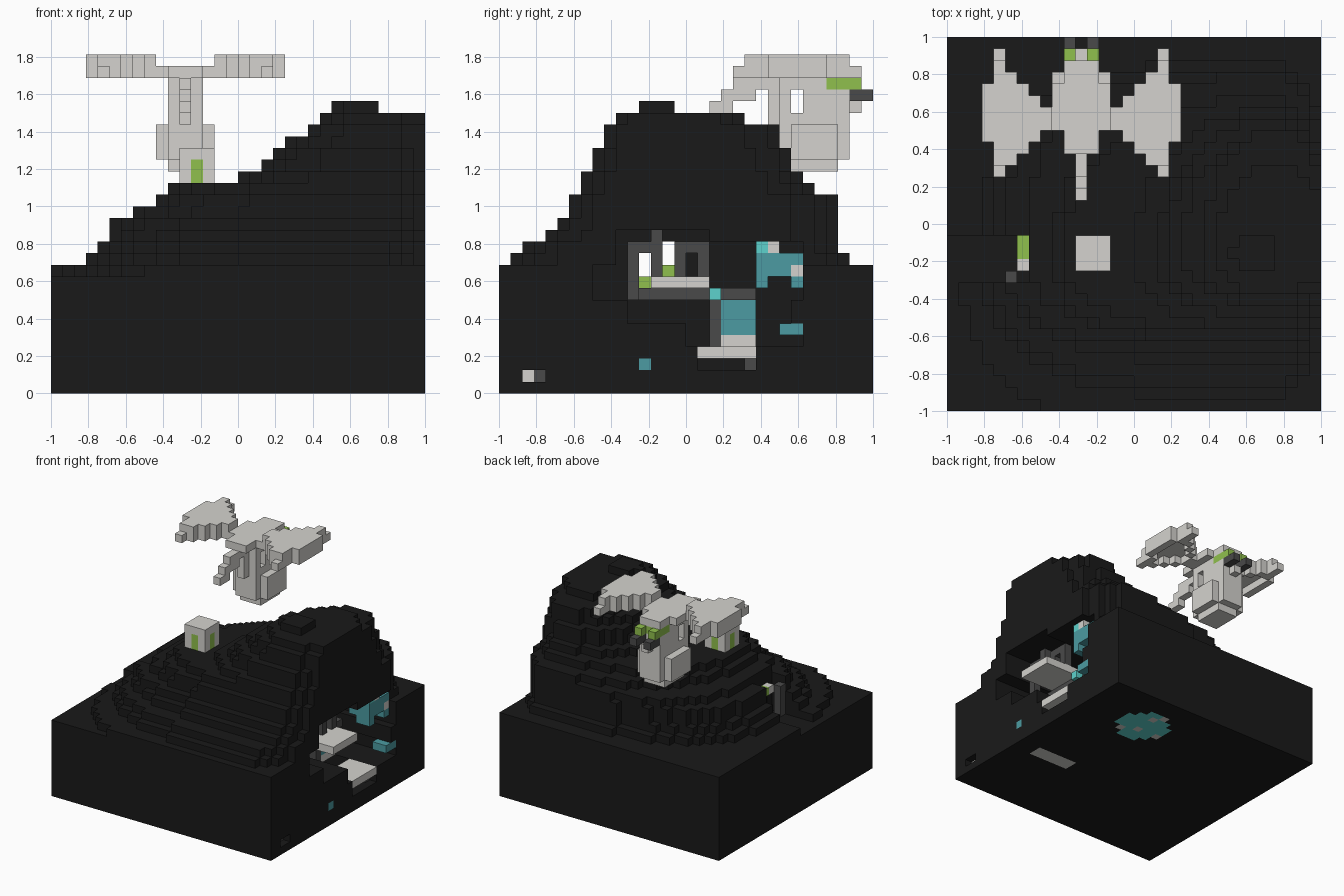
import bpy
import bmesh

UNIT = 1 / 16      # edge length of one block
HALF = 16          # blocks from the centre to the border
SIZE = 2 * HALF

default_cube = bpy.data.objects.get("Cube")
if default_cube:
    bpy.data.objects.remove(default_cube, do_unlink=True)


def make_material(name, red, green, blue):
    material = bpy.data.materials.new(name)
    material.use_nodes = True
    colour = (red, green, blue, 1)
    material.diffuse_color = colour
    material.node_tree.nodes["Principled BSDF"].inputs["Base Color"].default_value = colour
    return material


ROCK, PALE, SLATE, MOSS, TEAL, AQUA = range(6)
MATERIALS = [
    make_material("dark rock", .01, .01, .01),
    make_material("pale stone", .66, .65, .62),
    make_material("slate grey", .068, .068, .068),
    make_material("moss green", .28, .53, .075),
    make_material("deep teal", .072, .33, .36),
    make_material("bright aqua", .11, .65, .61),
]
SIDES = {
    (1, 0, 0): ((1, 0, 0), (1, 1, 0), (1, 1, 1), (1, 0, 1)),
    (-1, 0, 0): ((0, 0, 0), (0, 0, 1), (0, 1, 1), (0, 1, 0)),
    (0, 1, 0): ((0, 1, 0), (0, 1, 1), (1, 1, 1), (1, 1, 0)),
    (0, -1, 0): ((0, 0, 0), (1, 0, 0), (1, 0, 1), (0, 0, 1)),
    (0, 0, 1): ((0, 0, 1), (1, 0, 1), (1, 1, 1), (0, 1, 1)),
    (0, 0, -1): ((0, 0, 0), (0, 1, 0), (1, 1, 0), (1, 0, 0)),
}


def span(value):
    """A single block index, or a half-open pair of indices."""
    return range(*value) if isinstance(value, tuple) else (value,)


def box(x, y, z):
    return [(i, j, k) for i in span(x) for j in span(y) for k in span(z)]


def fill(part, colour, x, y, z):
    for cell in box(x, y, z):
        part[cell] = colour


def carve(part, x, y, z):
    for cell in box(x, y, z):
        part.pop(cell, None)


def build(name, part):
    """Turn a block dictionary into a mesh of its exposed faces."""
    bm = bmesh.new()
    corners = {}

    def corner(cell, offset):
        key = tuple(c + o for c, o in zip(cell, offset))
        if key not in corners:
            i, j, k = key
            corners[key] = bm.verts.new(((i - HALF) * UNIT, (j - HALF) * UNIT, k * UNIT))
        return corners[key]

    for cell, colour in part.items():
        for direction, quad in SIDES.items():
            neighbour = tuple(c + d for c, d in zip(cell, direction))
            if neighbour not in part:
                face = bm.faces.new([corner(cell, offset) for offset in quad])
                face.material_index = colour
    mesh = bpy.data.meshes.new(name)
    bm.to_mesh(mesh)
    bm.free()
    for material in MATERIALS:
        mesh.materials.append(material)
    bpy.context.collection.objects.link(bpy.data.objects.new(name, mesh))


# Hill: flat base, low front corner, then shrinking rounded layers
hill = {}
BASE = 10
fill(hill, ROCK, (0, SIZE), (0, SIZE), (0, BASE))


def rounded(i, j, west, south, north, middle_x, middle_y, power, east):
    dx = i + .5 - middle_x
    u = dx / (east - middle_x) if dx > 0 else dx / (west - middle_x)
    dy = j + .5 - middle_y
    v = dy / (north - middle_y) if dy > 0 else dy / (south - middle_y)
    return u ** power + v ** power <= 1


for i, j, k in box((0, SIZE), (0, SIZE), BASE):
    if j > 14 or i > 12 or rounded(i, j, 1, 0, SIZE, 12, 15, 2.5, SIZE):
        hill[i, j, k] = ROCK

WEST = [3, 4, 5, 5, 7, 9, 10, 16, 18, 19, 20, 22, 23, 24]
SOUTH = [1, 2, 4, 5, 6, 6, 7, 7, 8, 8, 9, 9, 10, 12]
NORTH = [30, 29, 29, 29, 29, 29, 27, 26, 25, 25, 24, 24, 21, 15]
for level, (west, south, north) in enumerate(zip(WEST, SOUTH, NORTH)):
    top = level == len(WEST) - 1
    for i, j, k in box((0, 28 if top else SIZE), (0, SIZE), BASE + 1 + level):
        back = level > 4 and j > 14
        power = 2 if back or i > 27 else 2.5 if level > 6 else 3
        middle_y = 13.5 if top else 14
        if rounded(i, j, west, south, north, 28, middle_y, power, 33):
            hill[i, j, k] = ROCK

# Cave opening in the cut side, with a tunnel to the far slope
DEEP = (18, SIZE)
carve(hill, DEEP, (10, 18), (8, 14))
carve(hill, DEEP, (8, 10), (8, 11))
carve(hill, DEEP, (11, 25), (6, 8))
carve(hill, DEEP, (16, 26), (4, 6))
carve(hill, DEEP, (18, 26), (8, 13))
carve(hill, DEEP, (17, 22), (2, 4))
carve(hill, (6, SIZE), (12, 15), (9, 13))
carve(hill, (0, 7), (11, 15), (BASE, 25))

# Ores in the cut side, one of them in a shallow pocket
fill(hill, TEAL, 31, 12, 2)
carve(hill, 31, (2, 4), 1)
fill(hill, PALE, 30, 2, 1)
fill(hill, SLATE, 30, 3, 1)

# Speckled pool and slab set into the underside
for i, j, k in box((0, SIZE), (0, SIZE), 0):
    if (i - 22) ** 2 + (j - 25) ** 2 < 13:
        hill[i, j, k] = AQUA
for i, j in [(24, 23), (22, 24), (22, 27), (21, 28), (19, 24)]:
    hill[i, j, 0] = PALE
fill(hill, PALE, (23, 29), (11, 13), 0)
build("hill", hill)

# Pillar with a moss strip on each side
pillar = {}
fill(pillar, PALE, (11, 14), (12, 15), (16, 21))
fill(pillar, MOSS, (11, 14), 13, (17, 20))
fill(pillar, MOSS, 12, (12, 15), (17, 20))
build("mossy_pillar", pillar)

# Ruined gate where the tunnel comes out
gate = {}
fill(gate, SLATE, 5, 11, (BASE, 14))
fill(gate, PALE, 6, 12, 13)
fill(gate, MOSS, 6, (13, 15), 13)
fill(gate, MOSS, 6, 14, BASE)
fill(gate, MOSS, 6, 12, 9)
build("tunnel_gate", gate)

# Shrine inside the cave: floor, overhanging platform and broken frame
shrine = {}
POST = 28
fill(shrine, SLATE, (22, 27), (11, 22), 8)
fill(shrine, PALE, (26, SIZE), (13, 18), 9)
fill(shrine, SLATE, POST, 11, (8, 13))
fill(shrine, SLATE, POST, (11, 14), 12)
fill(shrine, SLATE, POST, 13, (BASE, 14))
fill(shrine, SLATE, POST, 15, (BASE, 13))
fill(shrine, SLATE, POST, (15, 18), 12)
fill(shrine, SLATE, POST, 17, (BASE, 13))
build("cave_shrine", shrine)

# Waterfall behind the shrine and the stone slab below it
fall = {}
fill(fall, TEAL, (22, 26), (19, 22), (5, 8))
fill(fall, SLATE, (22, 26), 18, (4, 8))
fill(fall, AQUA, 27, 18, 8)
fill(fall, PALE, (22, 26), (19, 22), 4)
fill(fall, PALE, (28, SIZE), (17, 22), 3)
fill(fall, SLATE, 30, 21, 2)
build("waterfall", fall)

# Crystals on the cave wall
crystals = {}
fill(crystals, TEAL, (28, 31), (22, 26), (BASE, 12))
fill(crystals, TEAL, (29, 31), 22, (9, 13))
fill(crystals, TEAL, (29, 31), 25, 9)
fill(crystals, AQUA, 30, 22, 12)
fill(crystals, PALE, 30, 23, 12)
fill(crystals, PALE, 30, 25, BASE)
fill(crystals, TEAL, (30, SIZE), (24, 26), 5)
build("crystals", crystals)

# Flying creature: trunk, belly, back and stepped tail
body = {}
TRUNK = (10, 13)
SPINE = 11
fill(body, PALE, (9, 14), (25, 29), (20, 23))
fill(body, PALE, TRUNK, (24, 30), (20, 23))
fill(body, PALE, TRUNK, (25, 29), 19)
fill(body, PALE, TRUNK, (26, 30), (23, 27))
fill(body, PALE, TRUNK, (24, 26), 23)
fill(body, PALE, SPINE, (23, 25), (23, 27))
fill(body, PALE, TRUNK, 24, (23, 27))
fill(body, PALE, TRUNK, 25, 26)
fill(body, PALE, TRUNK, (22, 30), 27)
fill(body, PALE, (9, 14), (24, 28), 27)
fill(body, PALE, SPINE, (20, 24), 26)
fill(body, PALE, SPINE, (19, 22), 25)
fill(body, PALE, SPINE, (18, 20), 24)
fill(body, PALE, SPINE, 30, 24)
fill(body, MOSS, TRUNK, 29, 26)
for side in (10, 12):
    fill(body, MOSS, side, (28, 31), 26)
    fill(body, SLATE, side, (30, SIZE), 25)
build("creature_body", body)

# Wings: raised membrane over a lower rim, mirrored about the spine
plan = {}
for i, reach in enumerate([(23, 28), (20, 31), (21, 29), (22, 28), (23, 27), (24, 26)]):
    fill(plan, PALE, i + 3, reach, 27)
wing = {}
for i, j, k in plan:
    ends = (i, j - 1, k) in plan and (i, j + 1, k) in plan
    sides = (i - 1, j, k) in plan and (i + 1, j, k) in plan
    if 20 < j < 30:
        wing[i, j, k + 1] = PALE
    if not (ends and sides):
        wing[i, j, k] = PALE
build("right_wing", wing)
build("left_wing", {(2 * SPINE - i, j, k): c for (i, j, k), c in wing.items()})
